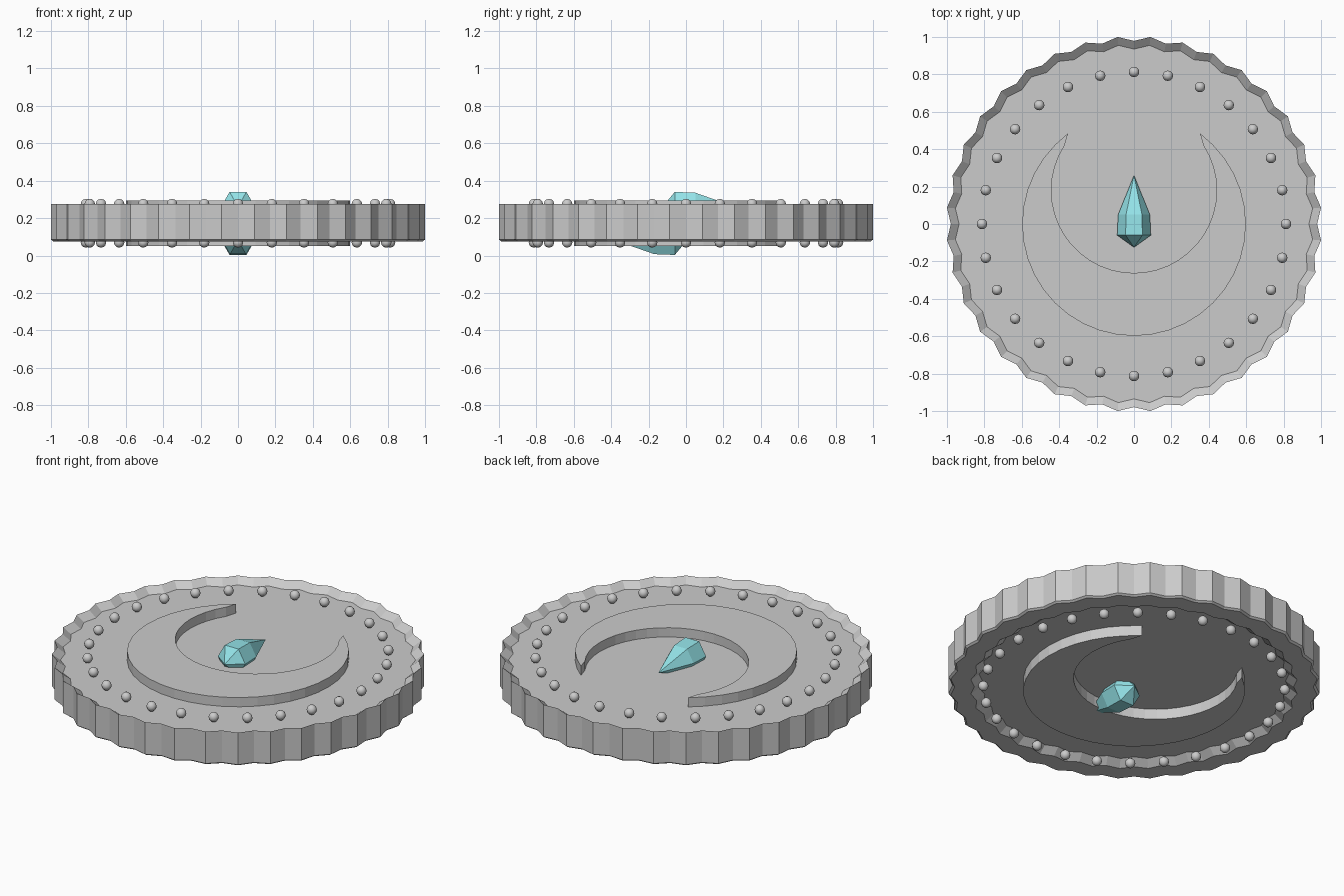
import bpy, bmesh
from math import sin, cos, pi, atan2, hypot
from mathutils import Matrix

if "Cube" in bpy.data.objects:
    bpy.data.objects.remove(bpy.data.objects["Cube"])

MID = 0.172  # mid-plane of the medallion


def finish(bm, name, mat=None, smooth=False):
    bmesh.ops.remove_doubles(bm, verts=bm.verts, dist=1e-5)
    bmesh.ops.recalc_face_normals(bm, faces=bm.faces)
    me = bpy.data.meshes.new(name)
    bm.to_mesh(me)
    bm.free()
    if smooth:
        for p in me.polygons:
            p.use_smooth = True
    ob = bpy.data.objects.new(name, me)
    bpy.context.collection.objects.link(ob)
    if mat:
        me.materials.append(mat)
    return ob


def bridge(bm, a, b):
    n = len(a)
    for i in range(n):
        j = (i + 1) % n
        bm.faces.new((a[i], a[j], b[j], b[i]))


# Scalloped coin body: 36 flutes, sloped rim above, flat rim and recess below
def coin():
    bm = bmesh.new()
    profile = [(0.955, 0.24), (1.0, 0.275), (1.0, 0.085), (0.988, 0.076),
               (0.88, 0.076), (0.835, 0.112)]
    rings = []
    for r, z in profile:
        ring = []
        for i in range(72):
            a = 2 * pi * i / 72
            k = r * (1.004 if i % 2 else 0.979)
            ring.append(bm.verts.new((k * cos(a), k * sin(a), z)))
        rings.append(ring)
    for a, b in zip(rings, rings[1:]):
        bridge(bm, a, b)
    bm.faces.new(rings[0])
    bm.faces.new(rings[-1])
    finish(bm, "coin_body")


# Crescent raised on both faces, horns towards +y
def crescent():
    bm = bmesh.new()
    n, tip, cy = 32, (0.352, 0.486), 0.18
    z0, z1 = 0.05, 0.295

    def arc(c, radius):
        a0 = atan2(tip[1] - c, tip[0])
        pts = []
        for i in range(n + 1):
            a = a0 - (pi + 2 * a0) * i / n
            pts.append((radius * cos(a), c + radius * sin(a)))
        pts[0], pts[-1] = tip, (-tip[0], tip[1])
        return pts

    outer, inner = arc(0, 0.598), arc(cy, 0.442)
    loop = outer + inner[-2:0:-1]
    low = [bm.verts.new((x, y, z0)) for x, y in loop]
    top = [bm.verts.new((x, y, z1)) for x, y in loop]
    bridge(bm, low, top)
    for vs in (low, top):
        m = len(vs)
        bm.faces.new((vs[0], vs[1], vs[-1]))
        for i in range(1, n - 1):
            bm.faces.new((vs[i], vs[i + 1], vs[m - i - 1], vs[m - i]))
        bm.faces.new((vs[n - 1], vs[n], vs[n + 1]))
    finish(bm, "crescent")


# Ring of 28 beads on each face
def beads(name, z):
    bm = bmesh.new()
    for i in range(28):
        a = 2 * pi * i / 28
        bmesh.ops.create_uvsphere(
            bm, u_segments=12, v_segments=6, radius=0.028,
            matrix=Matrix.Translation((0.813 * cos(a), 0.813 * sin(a), z)))
    finish(bm, name, smooth=True)


# Six-sided pointed gem lying along y
def gem(name, flip, mat):
    bm = bmesh.new()
    rings = []
    for y, r in ((-0.06, 0.09), (0.05, 0.085)):
        rings.append([bm.verts.new((r * cos(i * pi / 3), y, r * sin(i * pi / 3)))
                      for i in range(6)])
    bridge(bm, *rings)
    for y, ring in ((-0.125, rings[0]), (0.26, rings[1])):
        t = bm.verts.new((0, y, 0))
        for i in range(6):
            bm.faces.new((ring[i], ring[(i + 1) % 6], t))
    for v in bm.verts:
        if flip:
            v.co.y = -0.12 - v.co.y
        v.co.z += MID + (-0.091 if flip else 0.09)
    finish(bm, name, mat)


aqua = bpy.data.materials.new("aqua_gem")
aqua.diffuse_color = (0.3, 0.78, 0.82, 1)
aqua.use_nodes = True
aqua.node_tree.nodes["Principled BSDF"].inputs["Base Color"].default_value = aqua.diffuse_color

coin()
crescent()
beads("upper_beads", 0.275)
beads("lower_beads", 0.07)
gem("upper_gem", False, aqua)
gem("lower_gem", True, aqua)
